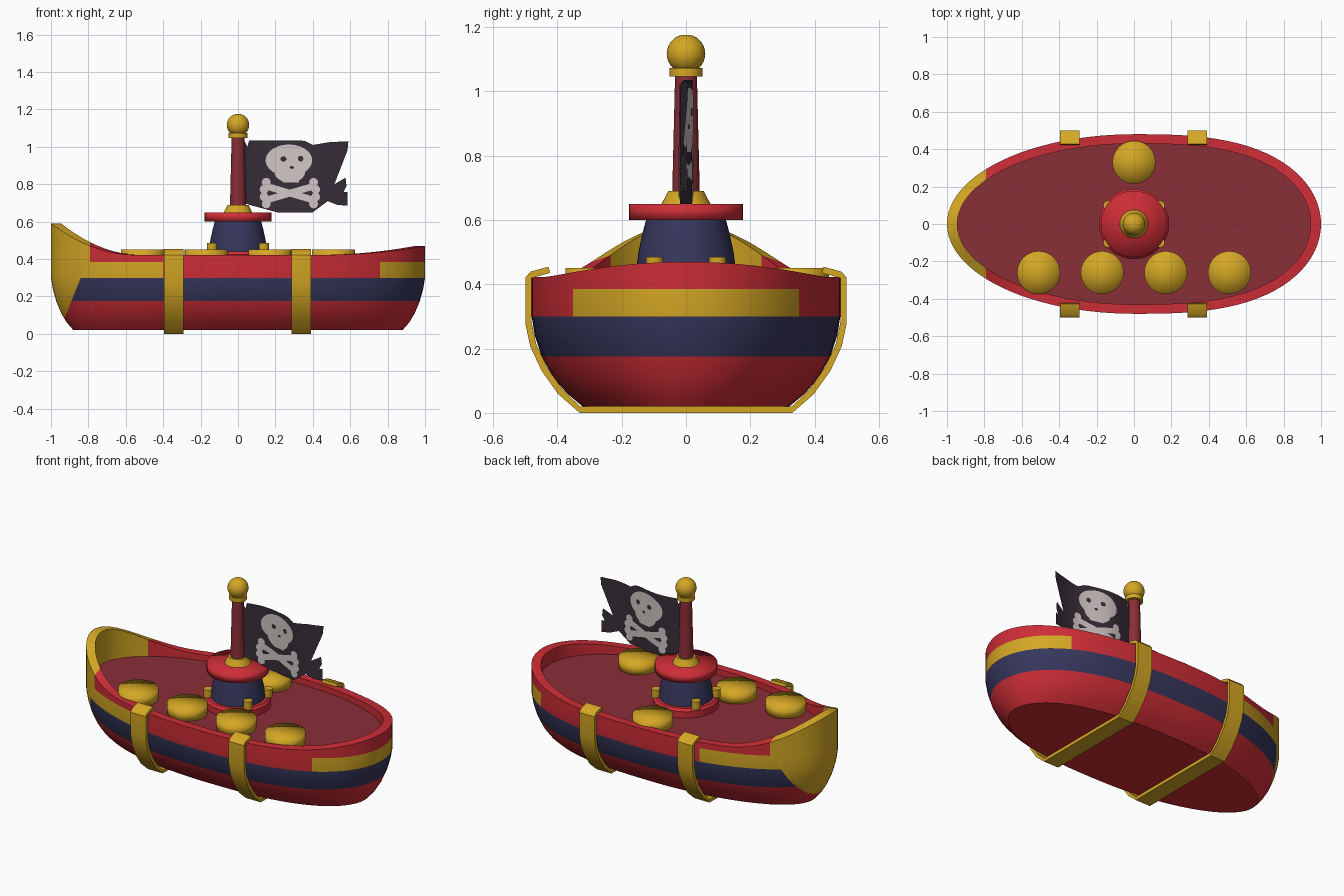
import bpy, bmesh, math
from mathutils import Vector

if "Cube" in bpy.data.objects:
    bpy.data.objects.remove(bpy.data.objects["Cube"], do_unlink=True)


def material(name, *rgb):
    col = [(c / 255 / 12.92) if c < 11 else ((c / 255 + 0.055) / 1.055) ** 2.4 for c in rgb] + [1]
    m = bpy.data.materials.new(name)
    m.use_nodes = True
    m.diffuse_color = col
    m.node_tree.nodes["Principled BSDF"].inputs["Base Color"].default_value = col
    return m


RED = material("red", 205, 45, 54)
YELLOW = material("golden yellow", 212, 167, 36)
BLUE = material("navy blue", 54, 54, 92)
MAROON = material("maroon", 138, 46, 55)
DARK = material("flag charcoal", 56, 46, 56)
BONE = material("bone white", 208, 198, 197)


def finish(name, bm, mats, angle=35):
    """Turn a bmesh into a shaded object."""
    me = bpy.data.meshes.new(name)
    bm.to_mesh(me)
    bm.free()
    ob = bpy.data.objects.new(name, me)
    bpy.context.collection.objects.link(ob)
    for m in mats:
        me.materials.append(m)
    bpy.ops.object.select_all(action='DESELECT')
    ob.select_set(True)
    bpy.context.view_layer.objects.active = ob
    if angle is None:
        bpy.ops.object.shade_smooth()
    else:
        bpy.ops.object.shade_smooth_by_angle(angle=math.radians(angle))
    return ob


def lathe(name, profile, mat, at=(0, 0), n=40, angle=35):
    """Spin (radius, z) points into a closed solid."""
    bm = bmesh.new()
    pts = [(0, profile[0][1])] + profile + [(0, profile[-1][1])]
    vs = [bm.verts.new((r, 0, z)) for r, z in pts]
    es = [bm.edges.new(p) for p in zip(vs, vs[1:])]
    bmesh.ops.spin(bm, geom=vs + es, cent=(0, 0, 0), axis=(0, 0, 1), angle=math.tau, steps=n)
    bmesh.ops.remove_doubles(bm, verts=bm.verts, dist=1e-5)
    bmesh.ops.recalc_face_normals(bm, faces=bm.faces)
    bmesh.ops.translate(bm, verts=bm.verts, vec=(*at, 0))
    return finish(name, bm, [mat], angle)


def cut(bm, point, normal):
    bmesh.ops.bisect_plane(bm, geom=bm.verts[:] + bm.edges[:] + bm.faces[:],
                           plane_co=point, plane_no=normal, dist=1e-5)


# Hull: rings lofted from keel to rim, then down the inside to the deck
DECK, N = 0.385, 96


def sheer(x):
    if x < -0.55:
        return 0.422 + 0.168 * ((-x - 0.55) / 0.45) ** 2
    return 0.422 + 0.048 * (max(x - 0.45, 0) / 0.55) ** 2


def ring(bm, z, sx, sy):
    out = []
    for i in range(N):
        t = math.tau * i / N
        x = math.cos(t)
        y = 0.48 * math.sqrt(max(0, 1 - abs(x) ** (2.8 if x > 0 else 2)))
        y = math.copysign(y, math.sin(t))
        out.append(bm.verts.new((x * sx, y * sy, sheer(x) if z is None else z)))
    return out


bm = bmesh.new()
levels = [(0.02, 0.88, 0.67), (0.06, 0.915, 0.77), (0.11, 0.945, 0.86), (0.175, 0.972, 0.935),
          (0.24, 0.99, 0.98), (0.30, 1, 1), (DECK, 1, 1), (None, 1, 1),
          (None, 0.945, 0.895), (DECK, 0.945, 0.895)]
rings = [ring(bm, *l) for l in levels]
for a, b in zip(rings, rings[1:]):
    for i in range(N):
        j = (i + 1) % N
        bm.faces.new((a[i], a[j], b[j], b[i]))
bm.faces.new(rings[0][::-1])
deck_face = bm.faces.new(rings[-1])
bmesh.ops.recalc_face_normals(bm, faces=bm.faces)
# Cut the colour borders into the skin
SLOPE = 0.4
for x in (-0.79, -0.4, 0.76):
    cut(bm, (x, 0, 0), (1, 0, 0))
cut(bm, (-0.925, 0, 0.09), (1, 0, -SLOPE))
for f in bm.faces:
    c = f.calc_center_median()
    if f.normal.z > 0.99 and abs(c.z - DECK) < 1e-3:
        f.material_index = 3
    elif c.z > DECK:
        f.material_index = 1 if c.x < -0.79 else 0
    elif c.z > 0.30:
        f.material_index = 1 if c.x < -0.4 or c.x > 0.76 else 0
    elif c.x < -0.925 + SLOPE * (c.z - 0.09):
        f.material_index = 1
    else:
        f.material_index = 2 if c.z > 0.175 else 0
finish("hull", bm, [RED, YELLOW, BLUE, MAROON])

# Straps wrapped under the hull and hooked over the rim
half = [(0.33, 0.01), (0.39, 0.065), (0.44, 0.135), (0.475, 0.21), (0.49, 0.28),
        (0.49, 0.42), (0.48, 0.43), (0.425, 0.445)]
path = [Vector((-y, z)) for y, z in half[::-1]] + [Vector(p) for p in half]


def strap(name, x, width=0.105, thick=0.02):
    bm = bmesh.new()
    rows = []
    for i, p in enumerate(path):
        d = (path[min(i + 1, len(path) - 1)] - path[max(i - 1, 0)]).normalized()
        n = Vector((d.y, -d.x)) * thick / 2
        rows.append([bm.verts.new((x + s * width / 2, *(p + n * k)))
                     for s, k in ((-1, -1), (1, -1), (1, 1), (-1, 1))])
    for a, b in zip(rows, rows[1:]):
        for i in range(4):
            bm.faces.new((a[i], a[i - 1], b[i - 1], b[i]))
    bm.faces.new(rows[0])
    bm.faces.new(rows[-1][::-1])
    bmesh.ops.recalc_face_normals(bm, faces=bm.faces)
    finish(name, bm, [YELLOW])


strap("bow_strap", -0.343)
strap("stern_strap", 0.338)

# Round deck pads
for i, at in enumerate([(-0.51, -0.26), (-0.17, -0.26), (0.17, -0.26), (0.51, -0.26), (0, 0.33)]):
    lathe(f"deck_pad_{i + 1}", [(0.115, DECK - 0.01), (0.115, 0.45)], YELLOW, at, angle=None)

# Turret and mast
lathe("turret_base", [(0.188, DECK - 0.01), (0.188, 0.425), (0.175, 0.44)], RED)
lathe("turret_drum", [(0.157, 0.43), (0.148, 0.50), (0.135, 0.56), (0.123, 0.605)], BLUE)
lathe("turret_top", [(0.178, 0.60), (0.178, 0.65)], RED, angle=None)
lathe("mast_foot", [(0.077, 0.648), (0.055, 0.69)], YELLOW)
lathe("mast", [(0.043, 0.68), (0.034, 1.05)], MAROON)
lathe("mast_collar", [(0.051, 1.047), (0.051, 1.073)], YELLOW)
ball = [(0.06 * math.sin(math.pi * k / 16), 1.117 - 0.06 * math.cos(math.pi * k / 16))
        for k in range(1, 16)]
lathe("mast_ball", ball, YELLOW, angle=60)
for sx in (-1, 1):
    for sy in (-1, 1):
        lathe(f"turret_knob_{'left' if sx > 0 else 'right'}_{'back' if sy > 0 else 'front'}",
              [(0.027, 0.435), (0.027, 0.485)], YELLOW, (0.138 * sx, 0.098 * sy), n=16)


# Flag: flat outlines sliced and bent along one wave
def sheet(name, outlines, mat, offset=0.0):
    bm = bmesh.new()
    for pts in outlines:
        bm.faces.new([bm.verts.new((x, 0, z)) for x, z in pts])
    bmesh.ops.triangulate(bm, faces=bm.faces[:], ngon_method='EAR_CLIP')
    for k in range(1, 20):
        cut(bm, (0.04 + 0.03 * k, 0, 0), (1, 0, 0))
    for v in bm.verts:
        v.co.y = 0.02 * math.sin((v.co.x - 0.04) * 12) + offset
    return finish(name, bm, [mat])


def oval(cx, cz, rx, rz, n=24):
    return [(cx + rx * math.cos(math.tau * i / n), cz + rz * math.sin(math.tau * i / n))
            for i in range(n)]


def bone(x0, z0, x1, z1, w=0.018):
    a, b = Vector((x0, z0)), Vector((x1, z1))
    d = (b - a).normalized()
    n = Vector((-d.y, d.x)) * w
    shapes = [[a + n, b + n, b - n, a - n]]
    for p, s in ((a, -1), (b, 1)):
        for k in (-1, 1):
            q = p + n * k * 1.1 + d * s * 0.005
            shapes.append(oval(q.x, q.y, 0.024, 0.024, 12))
    return shapes


tattered = [(.035, 1.03), (.05, 1.0), (.06, 1.035), (.33, 1.035), (.345, 1.0), (.36, 1.03),
            (.40, 1.01), (.41, .985), (.43, 1.0), (.48, .98), (.49, 1.025), (.59, 1.03),
            (.585, .98), (.52, .91), (.55, .905), (.51, .86), (.515, .80), (.575, .835),
            (.58, .79), (.53, .755), (.585, .76), (.585, .685), (.56, .71), (.53, .69),
            (.48, .71), (.40, .65), (.21, .65), (.19, .69), (.17, .675), (.16, .70),
            (.10, .70), (.06, .69), (.035, .70)]
sheet("flag", [tattered], DARK)
skull = [oval(.272, .928, .125, .085), oval(.277, .865, .082, .055),
         [(.215, .88), (.34, .88), (.325, .81), (.24, .81)]]
bones = bone(.15, .79, .405, .715) + bone(.15, .715, .405, .79)
sockets = [oval(.243, .935, .017, .014, 10), oval(.335, .937, .015, .016, 10),
           oval(.288, .89, .012, .008, 8)]
for side, s in (("front", -1), ("back", 1)):
    sheet(f"flag_skull_{side}", skull + bones, BONE, 0.003 * s)
    sheet(f"flag_sockets_{side}", sockets, DARK, 0.005 * s)
